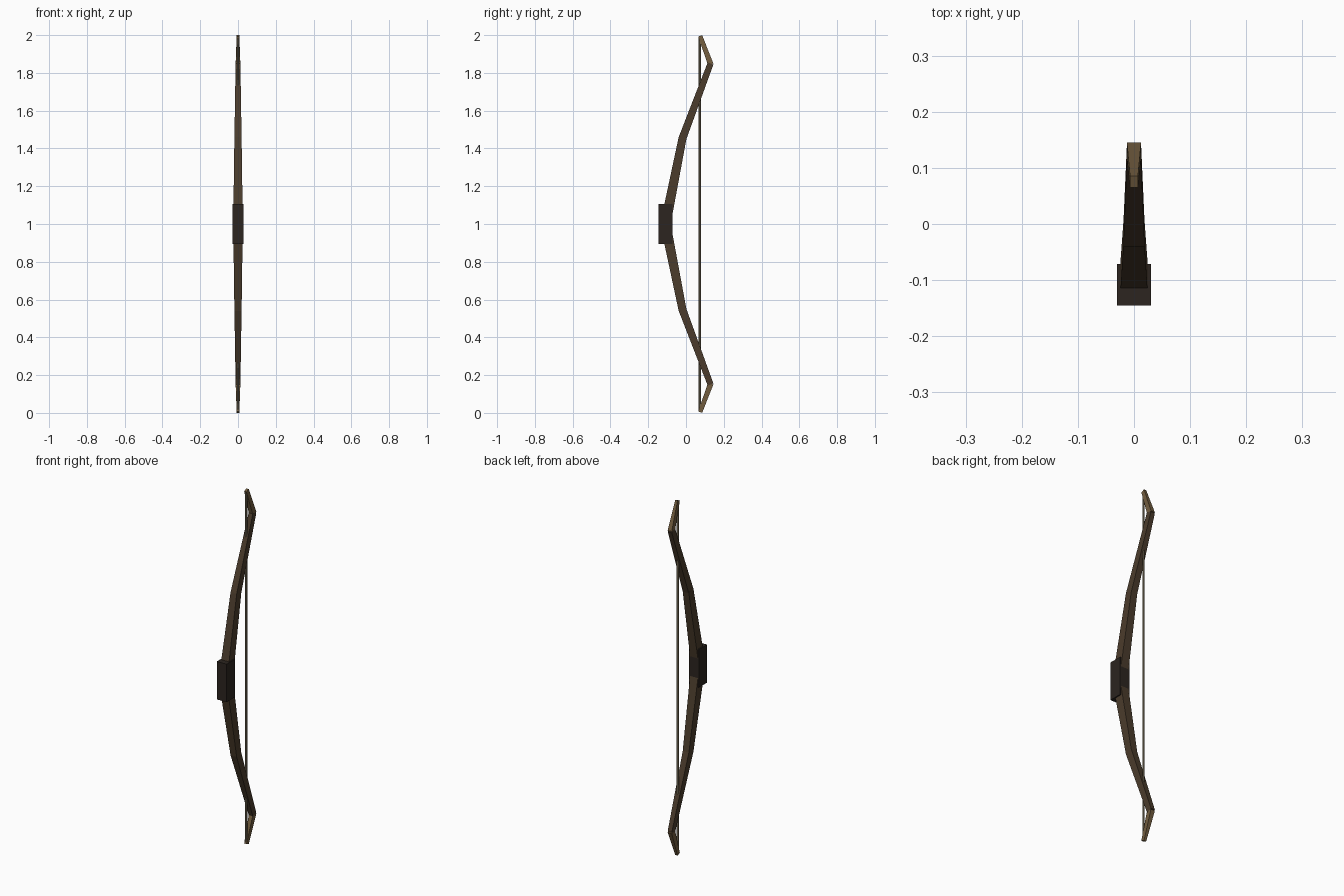
import bpy, bmesh
from mathutils import Vector

if "Cube" in bpy.data.objects:
    bpy.data.objects.remove(bpy.data.objects["Cube"])


def material(name, rgb):
    m = bpy.data.materials.new(name)
    m.diffuse_color = (*rgb, 1)
    m.use_nodes = True
    m.node_tree.nodes["Principled BSDF"].inputs["Base Color"].default_value = m.diffuse_color
    return m


LIMB = material("dark_wood", (0.07, 0.045, 0.025))
TIP = material("light_wood", (0.17, 0.11, 0.05))
GRIP = material("grip_leather", (0.025, 0.018, 0.014))
STRING = material("string_fibre", (0.22, 0.18, 0.11))


def finish(name, bm, mat):
    bmesh.ops.recalc_face_normals(bm, faces=bm.faces)
    mesh = bpy.data.meshes.new(name)
    bm.to_mesh(mesh)
    bm.free()
    mesh.materials.append(mat)
    bpy.context.collection.objects.link(bpy.data.objects.new(name, mesh))


def tapered_bar(name, start, end, mat, side):
    """Box tapering between two (y, z, half width, half thickness) stations.
    z is measured from the middle of the bow; side is +1 or -1."""
    a, b = (Vector((0, s[0], 1 + side * s[1])) for s in (start, end))
    across = (b - a).normalized().cross(Vector((1, 0, 0)))
    bm = bmesh.new()
    rings = []
    for p, (_, _, w, t) in ((a, start), (b, end)):
        rings.append([bm.verts.new(p + Vector((i * w, 0, 0)) + across * (j * t))
                      for i, j in ((-1, -1), (1, -1), (1, 1), (-1, 1))])
    bm.faces.new(rings[0])
    bm.faces.new(rings[1])
    for k in range(4):
        n = (k + 1) % 4
        bm.faces.new((rings[0][k], rings[0][n], rings[1][n], rings[1][k]))
    finish(name, bm, mat)


# Limbs and recurved tips, mirrored above and below the grip
for label, side in (("upper", 1), ("lower", -1)):
    tapered_bar(label + "_inner_limb", (-0.105, 0.02, 0.025, 0.027),
                (-0.018, 0.457, 0.019, 0.021), LIMB, side)
    tapered_bar(label + "_outer_limb", (-0.02, 0.45, 0.019, 0.021),
                (0.13, 0.85, 0.0125, 0.016), LIMB, side)
    tapered_bar(label + "_tip", (0.131, 0.845, 0.0125, 0.015),
                (0.075, 0.996, 0.007, 0.011), TIP, side)

# Grip block
tapered_bar("grip", (-0.108, -0.107, 0.03, 0.037),
            (-0.108, 0.107, 0.03, 0.037), GRIP, 1)

# Bowstring
bm = bmesh.new()
bmesh.ops.create_cone(bm, cap_ends=True, segments=6, radius1=0.0055,
                      radius2=0.0055, depth=1.97)
bmesh.ops.translate(bm, verts=bm.verts, vec=(0, 0.073, 1))
finish("bowstring", bm, STRING)
